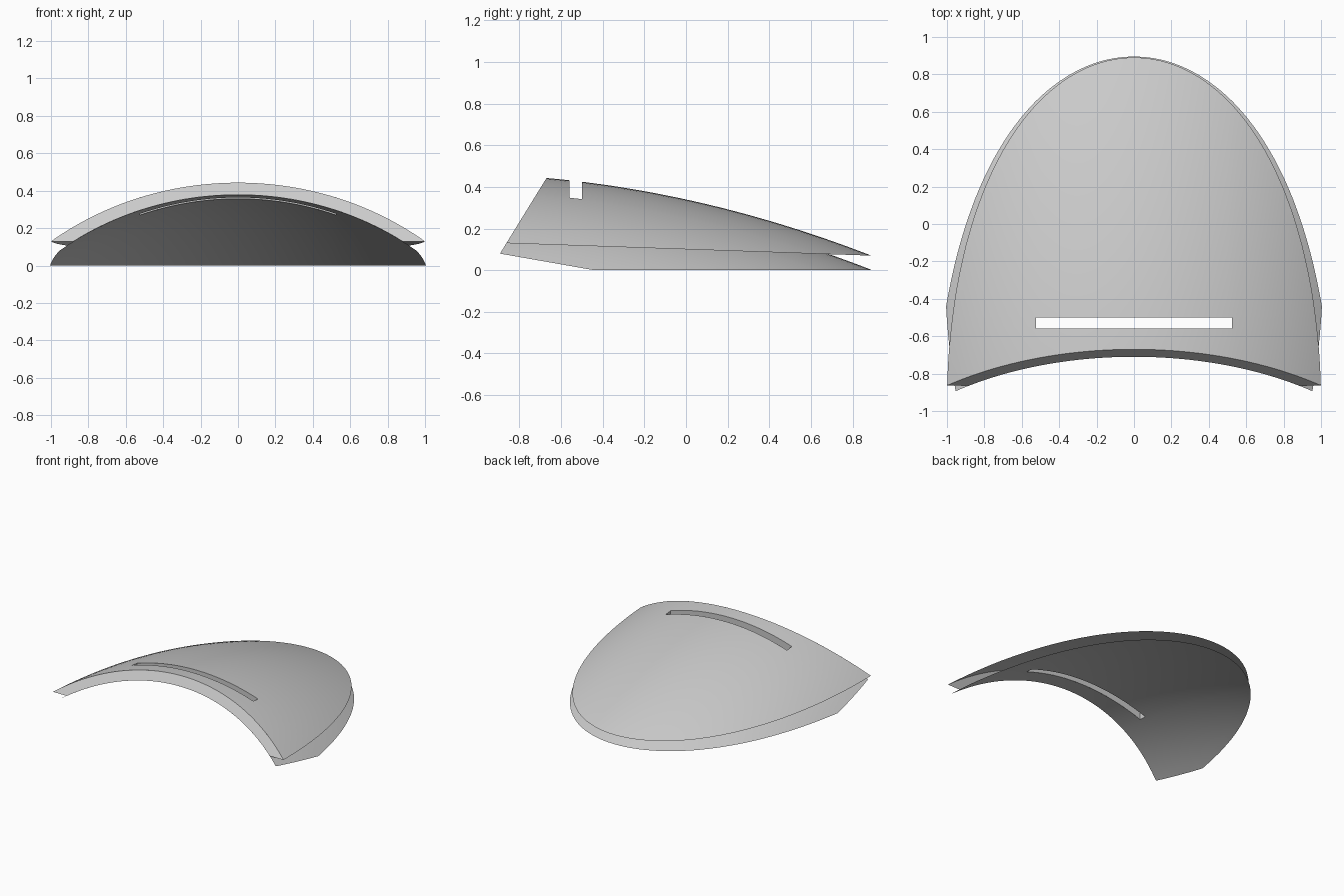
import bpy, bmesh, math
from mathutils import Vector

cube = bpy.data.objects.get("Cube")
if cube:
    bpy.data.objects.remove(cube, do_unlink=True)

grey = bpy.data.materials.new("light_grey")
grey.use_nodes = True
GREY = (0.6, 0.6, 0.6, 1)
grey.diffuse_color = GREY
grey.node_tree.nodes["Principled BSDF"].inputs["Base Color"].default_value = GREY

# Slot extents
SLOT_X, SLOT_Y0, SLOT_Y1 = 0.525, -0.56, -0.50


def outer_z(x, y):
    t = y + 0.67
    return 0.443 - 0.09 * t - 0.0955 * t * t - (1.69 - math.sqrt(1.69 ** 2 - x * x))


def inner_z(x, y):
    t = y + 0.67
    return 0.375 - 0.09 * t - 0.0955 * t * t - (1.62 - math.sqrt(1.62 ** 2 - x * x))


def front_point(surface, x):
    """Point where a shell meets the slanted front plane."""
    y = -0.75
    for _ in range(30):
        y = -0.67 - 0.616 * (0.443 - surface(x, y))
    return Vector((x, y, surface(x, y)))


def steps(lo, hi, n, extra):
    return sorted([lo + (hi - lo) * i / n for i in range(n + 1)] + extra)


def finish(name, bm, smooth):
    mesh = bpy.data.meshes.new(name)
    bm.to_mesh(mesh)
    bm.free()
    mesh.materials.append(grey)
    for p in mesh.polygons:
        p.use_smooth = smooth
    obj = bpy.data.objects.new(name, mesh)
    bpy.context.collection.objects.link(obj)


def shell(name, surface, cuts, flip):
    """Domed sheet with a slot, trimmed by planes (point, normal to keep)."""
    bm = bmesh.new()
    xs = steps(-1.1, 1.1, 44, [-SLOT_X, SLOT_X])
    ys = steps(-0.97, 0.97, 41, [SLOT_Y0, SLOT_Y1])
    grid = [[bm.verts.new((x, y, surface(x, y))) for x in xs] for y in ys]
    for j in range(len(ys) - 1):
        for i in range(len(xs) - 1):
            cx, cy = (xs[i] + xs[i + 1]) / 2, (ys[j] + ys[j + 1]) / 2
            if abs(cx) < SLOT_X and SLOT_Y0 < cy < SLOT_Y1:
                continue
            bm.faces.new((grid[j][i], grid[j][i + 1], grid[j + 1][i + 1], grid[j + 1][i]))
    for point, normal in cuts:
        bmesh.ops.bisect_plane(bm, geom=bm.verts[:] + bm.edges[:] + bm.faces[:], dist=1e-5,
                               plane_co=point, plane_no=normal, clear_inner=True)
    if flip:
        bmesh.ops.reverse_faces(bm, faces=bm.faces[:])
    finish(name, bm, True)


def ribbon(name, a, b, closed=False):
    """Strip of quads between two matching rows of points."""
    bm = bmesh.new()
    va, vb = [bm.verts.new(p) for p in a], [bm.verts.new(p) for p in b]
    for i in range(len(a) if closed else len(a) - 1):
        k = (i + 1) % len(a)
        bm.faces.new((va[i], vb[i], vb[k], va[k]))
    finish(name, bm, False)


# Upper and lower domes
front = ((0, -0.67, 0.443), (0, 1, -0.616))
shell("outer_shell", outer_z, [front, ((0, -0.86, 0.13), (0, 0.06, 1.75))], False)
shell("inner_shell", inner_z,
      [front, ((0, 0, 0), (0, 0, 1)), ((0, -0.44, 0), (0, 0.08, 0.455))], True)

# Slanted face joining the domes at the front
us = [i / 24 for i in range(-24, 25)]
ribbon("front_edge", [front_point(outer_z, u) for u in us],
       [front_point(inner_z, 0.88 * u) for u in us])

# Walls of the slot
row = [SLOT_X * i / 20 for i in range(-20, 21)]
loop = [(x, SLOT_Y1) for x in row] + [(x, SLOT_Y0) for x in reversed(row)]
ribbon("slot_walls", [(x, y, outer_z(x, y)) for x, y in loop],
       [(x, y, inner_z(x, y)) for x, y in loop], True)
